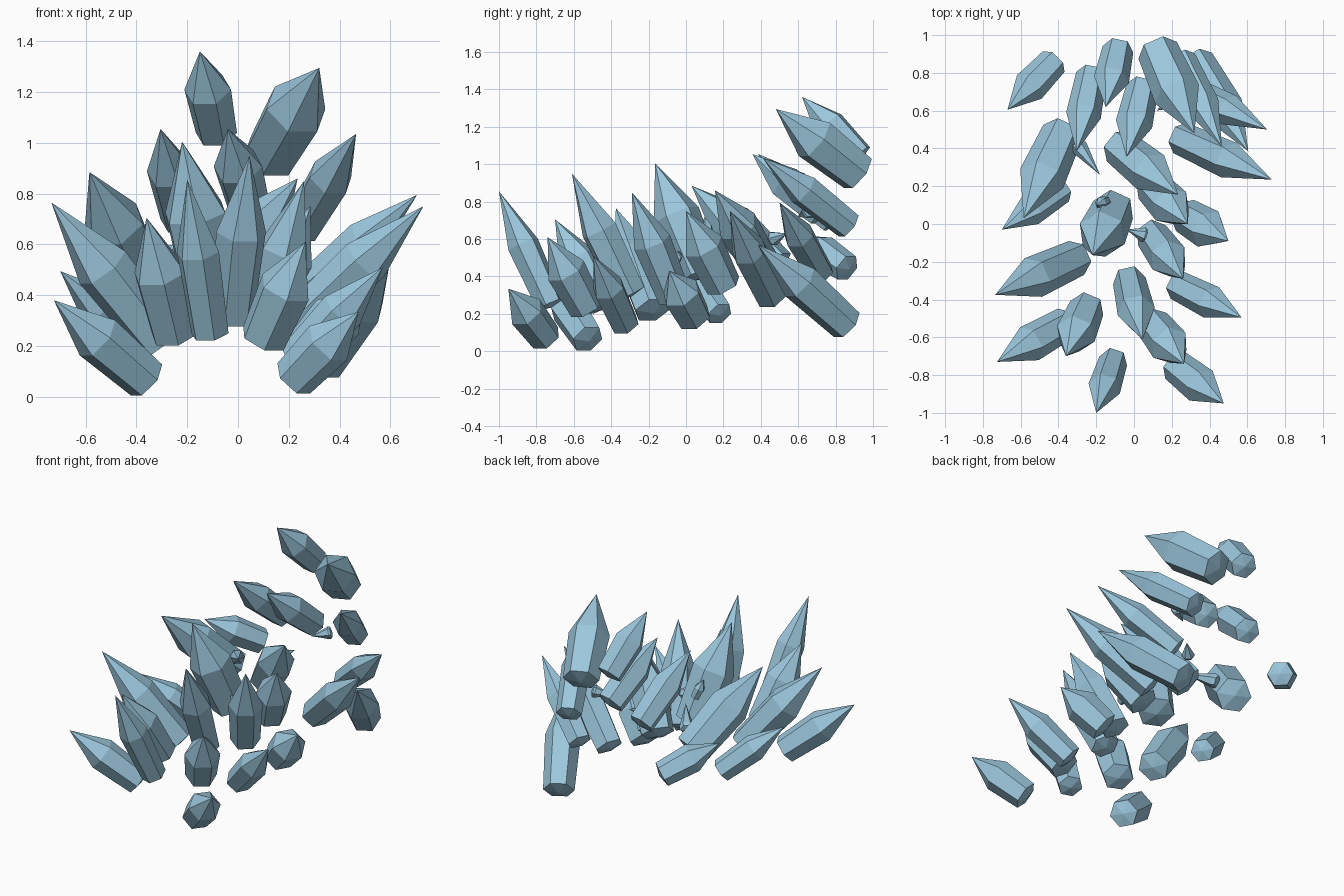
import bpy
import bmesh
import math
from mathutils import Vector

default_cube = bpy.data.objects.get("Cube")
if default_cube:
    bpy.data.objects.remove(default_cube, do_unlink=True)

# One pale blue crystal colour
blue = bpy.data.materials.new("pale_blue_crystal")
blue.use_nodes = True
colour = (0.33, 0.57, 0.72, 1)
blue.diffuse_color = colour
blue.node_tree.nodes["Principled BSDF"].inputs["Base Color"].default_value = colour


def crystal(name, tip, base, radius, shoulder=0.53):
    """Six-sided shard: shallow pointed foot, flaring shaft, long pointed tip."""
    tip, base = Vector(tip), Vector(base)
    axis = tip - base
    turn = axis.to_track_quat("Z", "Y")
    bm = bmesh.new()

    def ring(height, size):
        verts = []
        for side in range(6):
            angle = math.tau * side / 6
            spot = Vector((math.cos(angle) * size, math.sin(angle) * size, height))
            verts.append(bm.verts.new(base + turn @ spot))
        return verts

    foot = bm.verts.new(base - axis.normalized() * radius * 0.2)
    point = bm.verts.new(tip)
    low = ring(0, radius * 0.88)
    high = ring(axis.length * shoulder, radius)
    for i in range(6):
        j = (i + 1) % 6
        bm.faces.new((foot, low[j], low[i]))
        bm.faces.new((low[i], low[j], high[j], high[i]))
        bm.faces.new((high[i], high[j], point))
    bmesh.ops.recalc_face_normals(bm, faces=bm.faces)
    mesh = bpy.data.meshes.new(name)
    bm.to_mesh(mesh)
    bm.free()
    mesh.materials.append(blue)
    obj = bpy.data.objects.new(name, mesh)
    bpy.context.collection.objects.link(obj)


# Front row
crystal("front_middle_crystal", tip=(-0.20, -1.0, 0.855), base=(-0.11, -0.725, 0.25), radius=0.087)
crystal("front_left_crystal", tip=(0.475, -0.95, 0.335), base=(0.22, -0.75, 0.073), radius=0.1)
crystal("front_right_crystal", tip=(-0.725, -0.73, 0.38), base=(-0.36, -0.525, 0.066), radius=0.1)
crystal("front_inner_right_crystal", tip=(-0.36, -0.70, 0.705), base=(-0.25, -0.445, 0.245), radius=0.108)
crystal("front_inner_left_crystal", tip=(0.265, -0.74, 0.61), base=(0.1, -0.53, 0.23), radius=0.108)

# Second row
crystal("second_middle_crystal", tip=(0.045, -0.61, 0.95), base=(-0.025, -0.30, 0.31), radius=0.1)
crystal("second_left_crystal", tip=(0.57, -0.495, 0.51), base=(0.23, -0.325, 0.145), radius=0.09)
crystal("second_right_crystal", tip=(-0.735, -0.375, 0.765), base=(-0.305, -0.18, 0.22), radius=0.112)
crystal("second_inner_left_crystal", tip=(0.26, -0.29, 0.85), base=(0.095, -0.06, 0.285), radius=0.103)

# Middle of the cluster
crystal("centre_crystal", tip=(-0.22, -0.165, 1.005), base=(-0.11, 0.075, 0.41), radius=0.13)
crystal("middle_left_crystal", tip=(0.50, -0.09, 0.43), base=(0.27, 0.045, 0.18), radius=0.108)
crystal("middle_inner_left_crystal", tip=(0.285, 0.0, 0.75), base=(0.095, 0.2, 0.35), radius=0.11)
crystal("middle_low_right_crystal", tip=(-0.70, -0.03, 0.495), base=(-0.385, 0.18, 0.2), radius=0.083)
crystal("middle_right_crystal", tip=(-0.585, 0.03, 0.885), base=(-0.38, 0.48, 0.45), radius=0.125)
crystal("middle_tall_left_crystal", tip=(0.235, 0.155, 0.86), base=(-0.08, 0.41, 0.455), radius=0.115)

# Back row, rising
crystal("back_low_left_crystal", tip=(0.73, 0.235, 0.75), base=(0.245, 0.455, 0.295), radius=0.1)
crystal("back_lowest_left_crystal", tip=(0.605, 0.385, 0.57), base=(0.33, 0.86, 0.14), radius=0.108)
crystal("back_outer_left_crystal", tip=(0.705, 0.50, 0.795), base=(0.275, 0.72, 0.42), radius=0.085)
crystal("back_upper_left_crystal", tip=(0.465, 0.41, 1.035), base=(0.25, 0.87, 0.67), radius=0.09)
crystal("back_outer_right_crystal", tip=(-0.67, 0.605, 0.62), base=(-0.425, 0.86, 0.445), radius=0.09)
crystal("back_right_crystal", tip=(-0.305, 0.385, 1.055), base=(-0.225, 0.79, 0.70), radius=0.093)
crystal("back_middle_crystal", tip=(-0.04, 0.355, 1.055), base=(0.045, 0.725, 0.74), radius=0.098)

# Highest pair
crystal("top_right_crystal", tip=(-0.15, 0.62, 1.36), base=(-0.085, 0.925, 1.04), radius=0.094)
crystal("top_left_crystal", tip=(0.32, 0.48, 1.295), base=(0.125, 0.92, 0.95), radius=0.126)

# Small splinters between the large shards
crystal("right_splinter", tip=(-0.18, 0.26, 0.62), base=(-0.30, 0.42, 0.54), radius=0.045, shoulder=0.1)
crystal("centre_splinter", tip=(-0.20, 0.10, 0.72), base=(-0.15, 0.12, 0.60), radius=0.033)
crystal("front_splinter", tip=(-0.04, -0.03, 0.53), base=(0.06, -0.06, 0.50), radius=0.04, shoulder=0.1)
crystal("back_splinter", tip=(0.12, 0.60, 0.72), base=(0.22, 0.66, 0.75), radius=0.04, shoulder=0.1)
crystal("inner_back_splinter", tip=(0.04, 0.54, 0.63), base=(-0.04, 0.46, 0.60), radius=0.04, shoulder=0.1)
